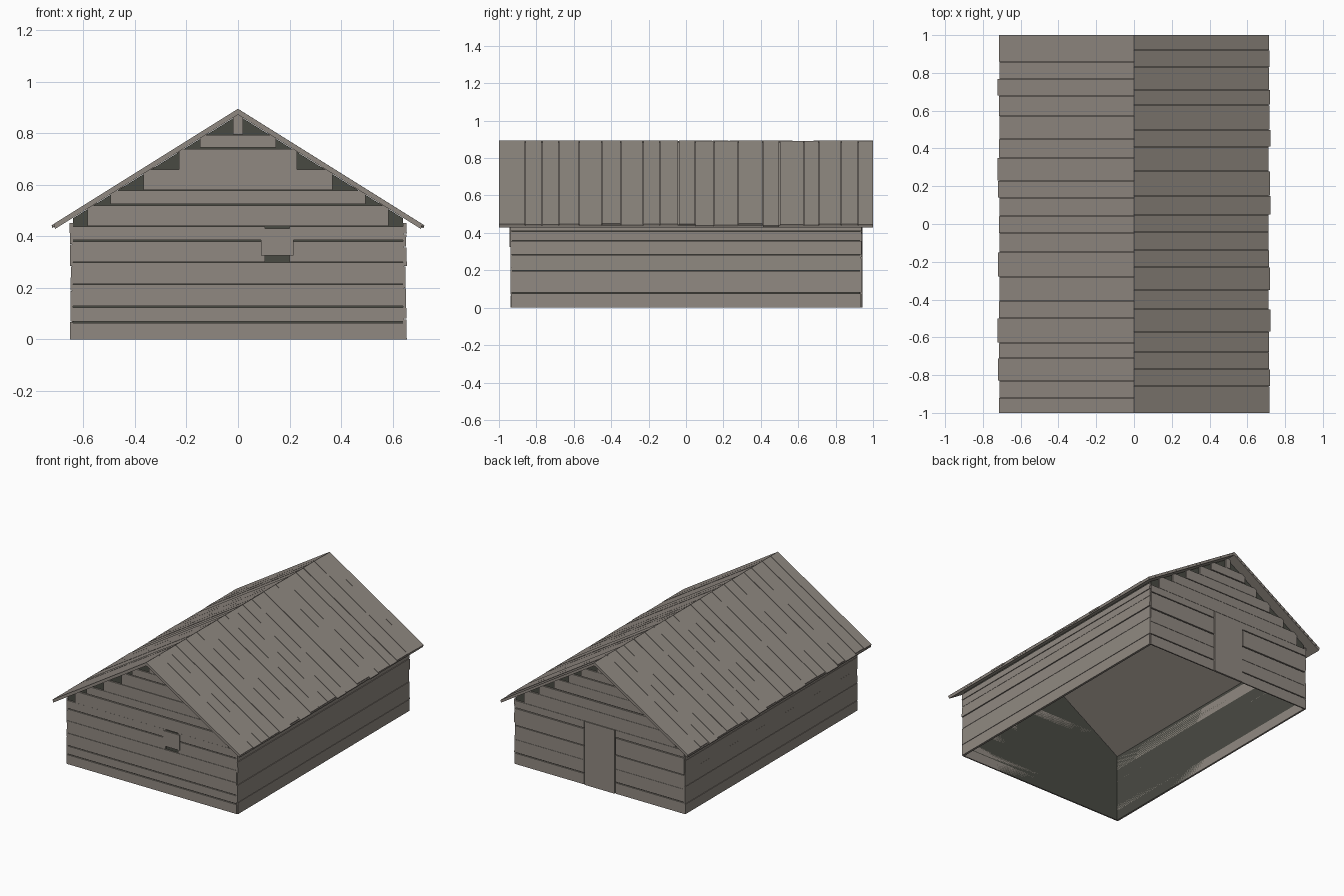
import bpy, bmesh, random

random.seed(4)
cube = bpy.data.objects.get("Cube")
if cube:
    bpy.data.objects.remove(cube, do_unlink=True)


def material(name, rgb):
    m = bpy.data.materials.new(name)
    m.use_nodes = True
    m.diffuse_color = (*rgb, 1)
    m.node_tree.nodes["Principled BSDF"].inputs["Base Color"].default_value = (*rgb, 1)
    return m


wood = material("weathered wood", (0.28, 0.25, 0.22))
dark = material("dark gap", (0.066, 0.067, 0.055))

SLOPE = 0.625
HALF_X, HALF_Y = 0.64, 0.93


def build(name, prisms, mat, caps=True, skip=()):
    """Each prism is an x-z profile pushed from y0 to y1."""
    bm = bmesh.new()
    for profile, y0, y1 in prisms:
        a = [bm.verts.new((x, y0, z)) for x, z in profile]
        b = [bm.verts.new((x, y1, z)) for x, z in profile]
        n = len(profile)
        if caps:
            bm.faces.new(a)
            bm.faces.new(b[::-1])
        for i in range(n):
            if i not in skip:
                j = (i + 1) % n
                bm.faces.new((a[i], b[i], b[j], a[j]))
    bmesh.ops.recalc_face_normals(bm, faces=bm.faces)
    mesh = bpy.data.meshes.new(name)
    bm.to_mesh(mesh)
    bm.free()
    mesh.materials.append(mat)
    ob = bpy.data.objects.new(name, mesh)
    bpy.context.collection.objects.link(ob)
    return ob


def box(x0, x1, y0, y1, z0, z1):
    return ([(x0, z0), (x1, z0), (x1, z1), (x0, z1)], y0, y1)


# dark wall shell, open below and under the roof
eave_z = 0.87 - SLOPE * HALF_X
build("wall_shell",
      [([(-HALF_X, 0), (HALF_X, 0), (HALF_X, eave_z), (0, 0.87), (-HALF_X, eave_z)],
        -HALF_Y, HALF_Y)], dark, skip=(0, 2, 3))


# gable planks, stepped under the roof and split around an opening
def gable_wall(name, side, rows, opening, wide_gaps):
    ox0, ox1, oz0, oz1 = opening
    planks = []
    for i, (z0, z1) in enumerate(zip(rows, rows[1:])):
        half = 0.645 if z1 < 0.47 else (0.887 - z1) / 0.62
        top = z1 - (0.006 if i in wide_gaps else 0.0015)
        y0, y1 = sorted((side * HALF_Y, side * (HALF_Y + 0.01 + random.uniform(-0.002, 0.002))))
        if z0 < oz1 - 0.01 and z1 > oz0 + 0.01:
            spans = [(-half, ox0), (ox1, half)]
        else:
            spans = [(-half, half)]
        planks += [box(a, b, y0, y1, z0, top) for a, b in spans]
    build(name, planks, wood)


front_rows = [0, .07, .13, .215, .3, .385, .44, .525, .58, .66, .745, .795, .875]
back_rows = [0, .08, .17, .27, .39, .44, .53, .6, .67, .74, .8, .875]
gable_wall("front_planks", -1, front_rows, (0.105, 0.2, 0.3, 0.44), (0, 1, 4, 6, 9))
gable_wall("back_planks", 1, back_rows, (-0.12, 0.12, 0, 0.44), (0, 2, 3, 6, 8))

# window shutter and back door
build("window_shutter", [box(0.09, 0.215, -0.945, -0.935, 0.325, 0.43)], wood)
build("door", [box(-0.115, 0.115, HALF_Y, 0.943, 0, 0.437)], wood)


# side wall planks
def side_wall(name, side, rows):
    planks = []
    for z0, z1 in zip(rows, rows[1:]):
        low = HALF_X + random.uniform(0.01, 0.016)
        high = HALF_X + random.uniform(0.008, 0.014)
        end = 0.937 + random.uniform(-0.003, 0.003)
        top = z1 - 0.003
        planks.append(([(side * HALF_X, z0), (side * low, z0),
                        (side * high, top), (side * HALF_X, top)], -end, end))
    build(name, planks, wood)


side_wall("left_planks", 1, [0, .08, .2, .285, .36, .41, .455])
side_wall("right_planks", -1, [0, .07, .19, .285, .37, .455])

# solid roof layer under the boards
build("roof_base",
      [([(-0.71, 0.872 - SLOPE * 0.71), (0, 0.872), (0.71, 0.872 - SLOPE * 0.71),
         (0.713, 0.884 - SLOPE * 0.713), (0, 0.884), (-0.713, 0.884 - SLOPE * 0.713)],
        -0.999, 0.999)], wood)


# roof boards running from ridge to eave
def roof_boards(name, side, edges):
    boards = []
    for y0, y1 in zip(edges, edges[1:]):
        end = random.uniform(0.711, 0.724)
        top = 0.895 - random.uniform(0, 0.003)
        drop = top - SLOPE * end
        boards.append(([(0, 0.884), (0, top), (side * end, drop),
                        (side * (end - 0.004), drop - 0.009)],
                       y0 + 0.0015 * (y0 > -1), y1 - 0.0015 * (y1 < 1)))
    build(name, boards, wood)


seams = [-1, -.86, -.77, -.68, -.57, -.45, -.35, -.23, -.14, -.04,
         .05, .15, .28, .41, .5, .63, .71, .83, .92, 1]
roof_boards("left_roof_boards", 1, seams)
roof_boards("right_roof_boards", -1, [-y for y in reversed(seams)])
